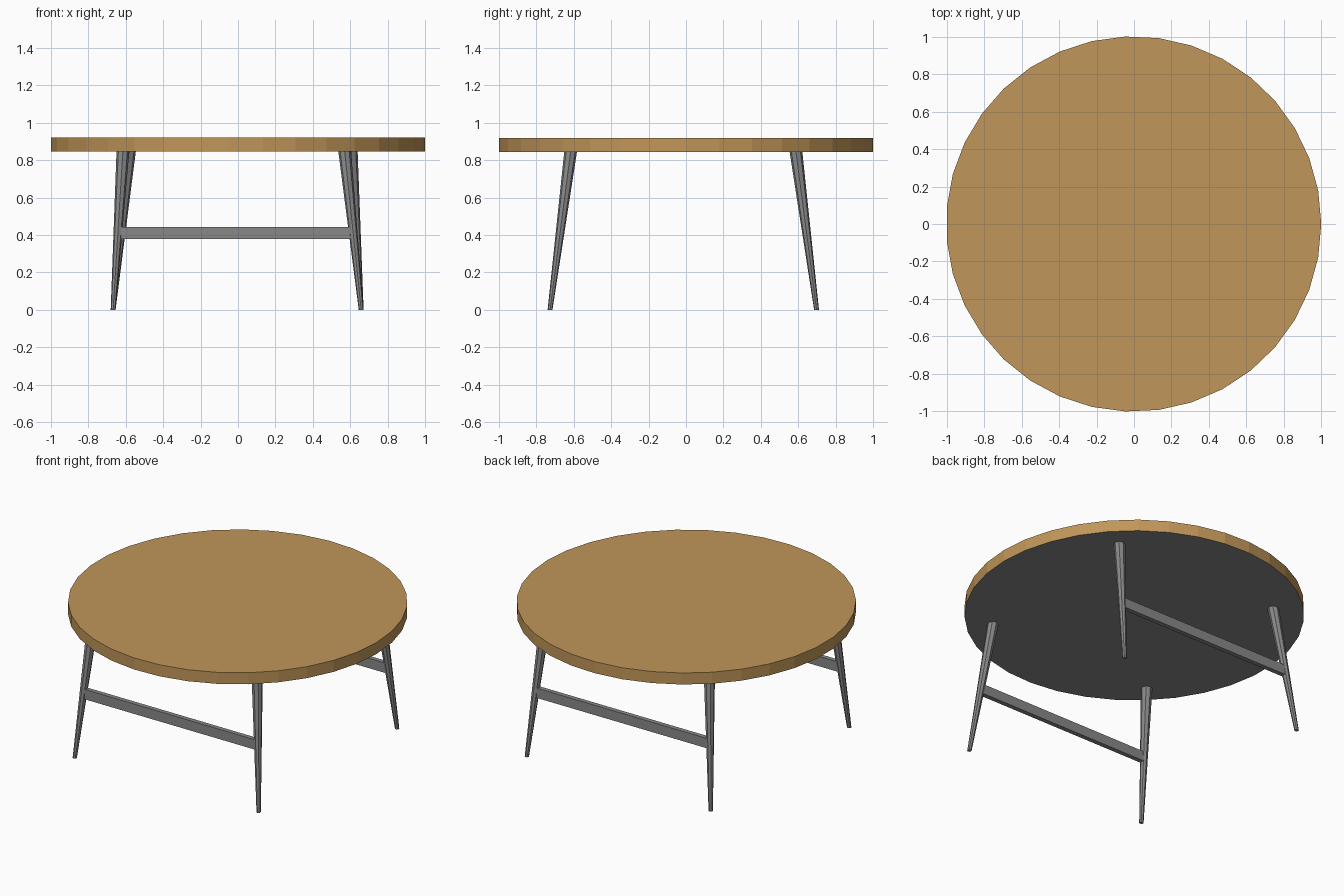
import bpy, bmesh, math
from mathutils import Vector

if "Cube" in bpy.data.objects:
    bpy.data.objects.remove(bpy.data.objects["Cube"])

TOP_Z, UNDER_Z = 0.92, 0.845


def material(name, rgb):
    m = bpy.data.materials.new(name)
    m.diffuse_color = (*rgb, 1)
    m.use_nodes = True
    m.node_tree.nodes["Principled BSDF"].inputs["Base Color"].default_value = m.diffuse_color
    return m


wood = material("warm wood", (0.53, 0.305, 0.10))
metal = material("grey metal", (0.25, 0.25, 0.25))


def finish(name, bm, mats):
    bmesh.ops.recalc_face_normals(bm, faces=bm.faces)
    me = bpy.data.meshes.new(name)
    bm.to_mesh(me)
    bm.free()
    for m in mats:
        me.materials.append(m)
    ob = bpy.data.objects.new(name, me)
    bpy.context.collection.objects.link(ob)
    return ob


def loft(bm, sections, sides):
    """Closed tube through (centre, radius) sections with level rings."""
    rings = []
    for (x, y, z), r in sections:
        rings.append([bm.verts.new((x + r * math.cos(math.tau * i / sides),
                                    y + r * math.sin(math.tau * i / sides), z))
                      for i in range(sides)])
    for a, b in zip(rings, rings[1:]):
        for i in range(sides):
            j = (i + 1) % sides
            bm.faces.new((a[i], a[j], b[j], b[i]))
    bm.faces.new(rings[0][::-1])
    bm.faces.new(rings[-1])


# Round top: wood with a grey underside
bm = bmesh.new()
loft(bm, [((-0.002, 0, UNDER_Z), 1.002), ((-0.002, 0, TOP_Z), 1.002)], 35)
bm.normal_update()
for f in bm.faces:
    f.material_index = 1 if f.normal.z < -0.5 else 0
finish("table_top", bm, [wood, metal])

# Splayed tapered legs: (foot, top) positions
legs = {
    "front_left": ((-0.667, -0.727), (-0.615, -0.617)),
    "front_right": ((0.658, -0.727), (0.570, -0.617)),
    "back_left": ((-0.667, 0.698), (-0.580, 0.588)),
    "back_right": ((0.658, 0.698), (0.605, 0.588)),
}
for name, (foot, top) in legs.items():
    bm = bmesh.new()
    loft(bm, [((*foot, 0), 0.013), ((*top, UNDER_Z), 0.034)], 8)
    finish(name + "_leg", bm, [metal])

# Flat stretchers joining the left and right legs, front and back
BAR_Z, BAR_H, BAR_T = 0.41, 0.064, 0.03
for side in ("front", "back"):
    ends = []
    for hand in ("left", "right"):
        foot, top = legs[side + "_" + hand]
        ends.append(Vector(foot).lerp(Vector(top), BAR_Z / UNDER_Z))
    mid = (ends[0] + ends[1]) / 2
    bm = bmesh.new()
    bmesh.ops.create_cube(bm, size=1)
    bmesh.ops.scale(bm, vec=((ends[1] - ends[0]).length, BAR_T, BAR_H), verts=bm.verts)
    bmesh.ops.translate(bm, vec=(mid.x, mid.y, BAR_Z), verts=bm.verts)
    finish(side + "_stretcher", bm, [metal])
